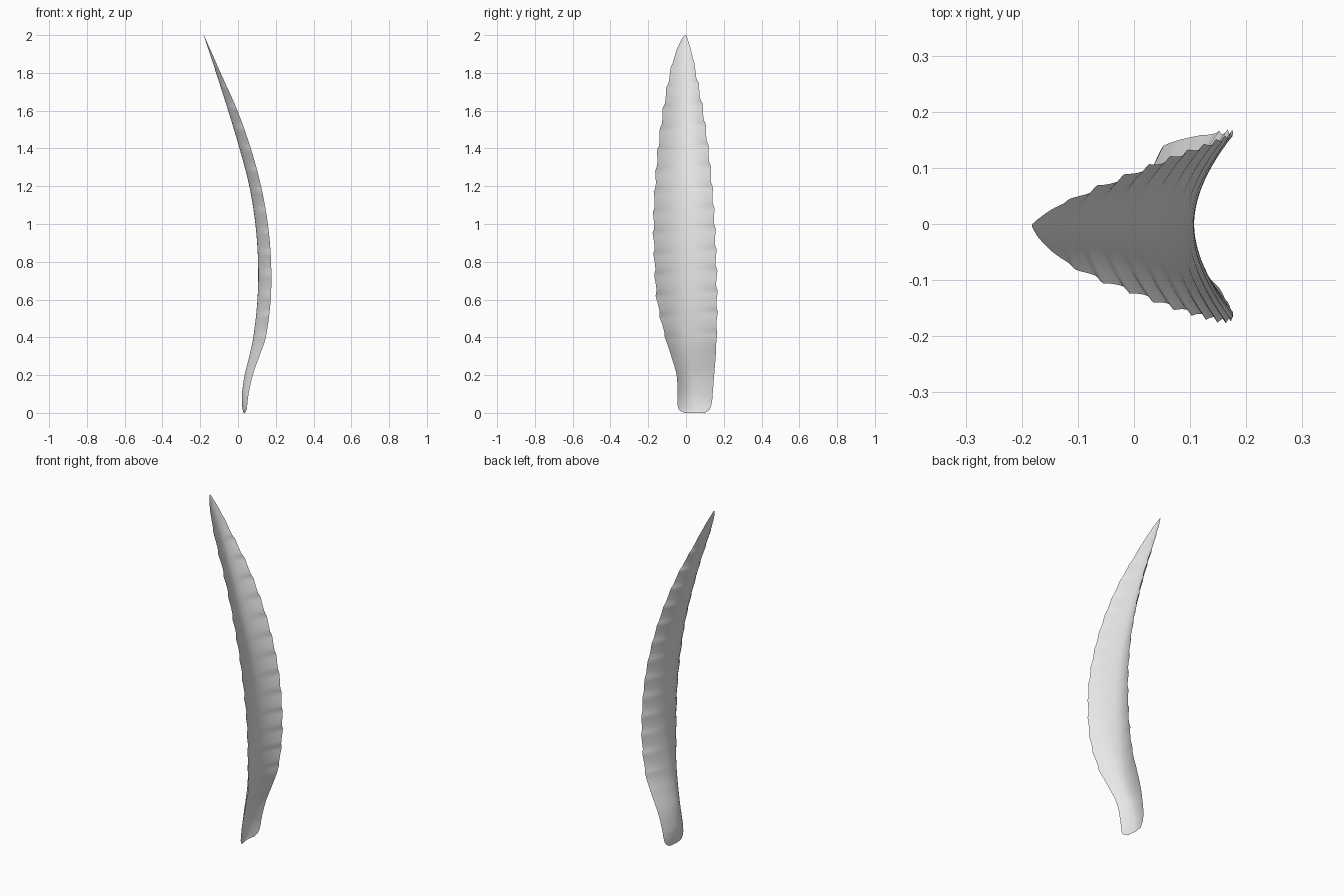
import bpy
import bmesh
import math
import random

random.seed(4)

start_cube = bpy.data.objects.get("Cube")
if start_cube:
    bpy.data.objects.remove(start_cube, do_unlink=True)

# Stations up the leaf: height, midrib x, edge x, front edge y, back edge y
STATIONS = [
    (0, .03, .037, -.01, .1),
    (.015, .025, .045, -.036, .122),
    (.05, .021, .05, -.045, .136),
    (.1, .021, .056, -.045, .141),
    (.2, .035, .078, -.05, .149),
    (.3, .06, .113, -.078, .157),
    (.4, .081, .147, -.11, .162),
    (.6, .103, .173, -.154, .164),
    (.8, .106, .175, -.167, .16),
    (1, .092, .158, -.172, .152),
    (1.2, .06, .122, -.164, .138),
    (1.4, .008, .068, -.148, .118),
    (1.6, -.052, -.003, -.121, .09),
    (1.8, -.116, -.092, -.085, .053),
    (1.92, -.155, -.145, -.05, .027),
    (1.98, -.175, -.172, -.022, .008),
    (2, -.182, -.181, -.006, .0),
]
ROWS = 200
COLUMNS = 24
TOOTH_SPACING = .11
TOOTH_DEPTH = .009


def slope(i, k):
    """Slope of one station value, estimated from its neighbours."""
    a = STATIONS[max(i - 1, 0)]
    b = STATIONS[min(i + 1, len(STATIONS) - 1)]
    return (b[k] - a[k]) / (b[0] - a[0])


def sample(z, k):
    """Smooth interpolation of one station value at a height."""
    i = 0
    while i < len(STATIONS) - 2 and STATIONS[i + 1][0] < z:
        i += 1
    a, b = STATIONS[i], STATIONS[i + 1]
    span = b[0] - a[0]
    t = (z - a[0]) / span
    ease = t * t * (3 - 2 * t)
    start_pull = t * (1 - t) ** 2 * slope(i, k) * span
    end_pull = t * t * (t - 1) * slope(i + 1, k) * span
    return a[k] + (b[k] - a[k]) * ease + start_pull + end_pull


def tooth(z, offset):
    """Serration that widens towards the tip and then drops back."""
    fade = min(1, max(0, (z - .3) / .2)) * min(1, max(0, (1.92 - z) / .15))
    phase = ((z + offset) / TOOTH_SPACING) % 1
    profile = phase ** 2 / .64 if phase < .8 else (1 - phase) / .2
    return TOOTH_DEPTH * fade * (profile - .4)


# Leaf blade: a cupped sheet with serrated edges
offsets = (random.random(), random.random())
bm = bmesh.new()
grid = []
for r in range(ROWS + 1):
    z = 1 - math.cos(math.pi * r / ROWS)
    mid_x, edge_x, front_y, back_y = (sample(z, k) for k in range(1, 5))
    front_y -= tooth(z, offsets[0])
    back_y += tooth(z, offsets[1])
    # The midrib runs centrally at the stalk, then along the axis of the blade
    blend = min(1, z / .5)
    rib_y = (front_y + back_y) / 2 * (1 - blend)
    if z > 1.8:
        rib_y = (front_y + back_y) / 2 * (z - 1.8) / .2
    row = []
    for c in range(COLUMNS + 1):
        u = 2 * c / COLUMNS - 1
        side_y = back_y if u > 0 else front_y
        y = rib_y + (side_y - rib_y) * abs(u)
        x = mid_x + (edge_x - mid_x) * abs(u) ** 1.8
        row.append(bm.verts.new((x, y, z)))
    grid.append(row)

# Faces wind so that the cupped side is the front of the sheet
for low, high in zip(grid, grid[1:]):
    for c in range(COLUMNS):
        bm.faces.new((low[c], low[c + 1], high[c + 1], high[c]))

mesh = bpy.data.meshes.new("leaf_blade")
bm.to_mesh(mesh)
bm.free()
mesh.shade_smooth()

leaf = bpy.data.objects.new("leaf_blade", mesh)
bpy.context.collection.objects.link(leaf)

# Plain grey leaf colour
grey = bpy.data.materials.new("light_grey")
grey.use_nodes = True
colour = (.8, .8, .8, 1)
grey.diffuse_color = colour
grey.node_tree.nodes["Principled BSDF"].inputs["Base Color"].default_value = colour
mesh.materials.append(grey)
